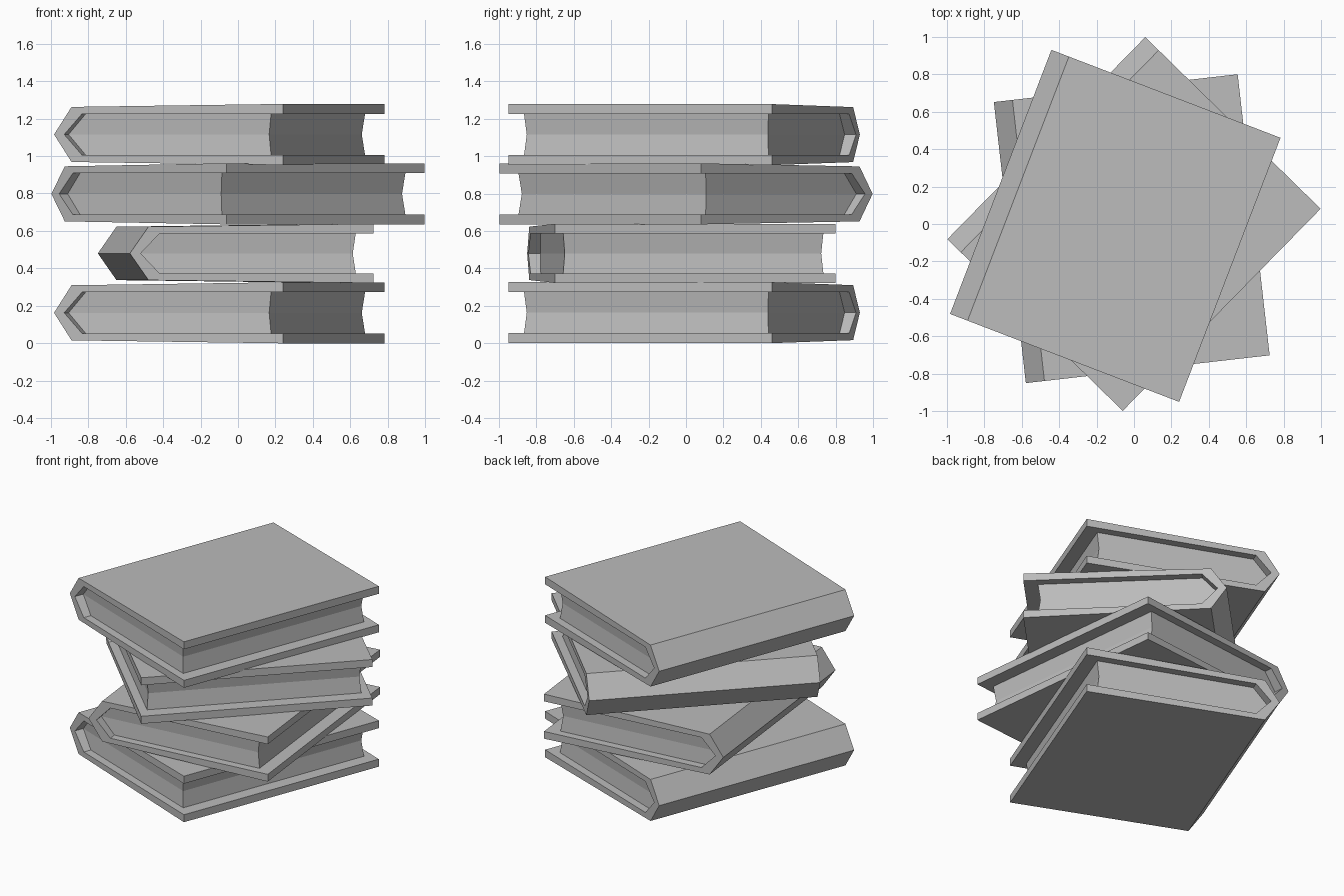
import bpy
import bmesh
from math import radians

cube = bpy.data.objects.get("Cube")
if cube:
    bpy.data.objects.remove(cube, do_unlink=True)

grey = bpy.data.materials.new("plain_grey")
grey.use_nodes = True
color = (0.5, 0.5, 0.5, 1)
grey.diffuse_color = color
grey.node_tree.nodes["Principled BSDF"].inputs["Base Color"].default_value = color


def loft(name, rings, place):
    """Join matching closed rings of points into a capped solid."""
    bm = bmesh.new()
    loops = [[bm.verts.new(p) for p in ring] for ring in rings]
    n = len(loops[0])
    for a, b in zip(loops, loops[1:]):
        for i in range(n):
            j = (i + 1) % n
            bm.faces.new((a[i], a[j], b[j], b[i]))
    bm.faces.new(loops[0])
    bm.faces.new(loops[-1])
    bmesh.ops.recalc_face_normals(bm, faces=bm.faces)
    mesh = bpy.data.meshes.new(name)
    bm.to_mesh(mesh)
    bm.free()
    mesh.materials.append(grey)
    obj = bpy.data.objects.new(name, mesh)
    bpy.context.collection.objects.link(obj)
    x, y, z, angle, thick = place
    obj.location = (x, y, z)
    obj.rotation_euler.z = radians(angle)
    obj.scale.z = thick
    return obj


# Cover cross-section: pointed spine on the left, open on the right
outer = [(-0.655, 0), (-0.555, 0.147), (0.655, 0.163)]
inner = [(0.655, 0.11), (-0.495, 0.11), (-0.597, 0)]
lower = [(x, -z) for x, z in reversed(outer[1:] + inner[:2])]
profile = outer + inner + lower


def page_ring(z, left, right, half):
    return [(left, -half, z), (right, -half, z), (right, half, z), (left, half, z)]


def book(name, *place):
    loft(name + "_cover", [[(x, y, z) for x, z in profile] for y in (-0.755, 0.755)], place)
    # Page block with its edges pinched in at mid height
    loft(name + "_pages", [page_ring(-0.11, -0.495, 0.565, 0.70),
                           page_ring(0, -0.597, 0.55, 0.69),
                           page_ring(0.11, -0.495, 0.565, 0.70)], place)


# Stack: x, y, z, turn, thickness factor
book("bottom_book", -0.10, -0.01, 0.163, -21, 1)
book("second_book", -0.012, -0.025, 0.48, 6.5, 0.97)
book("third_book", 0, 0, 0.798, -44.4, 1)
book("top_book", -0.10, -0.01, 1.115, -21, 1)
